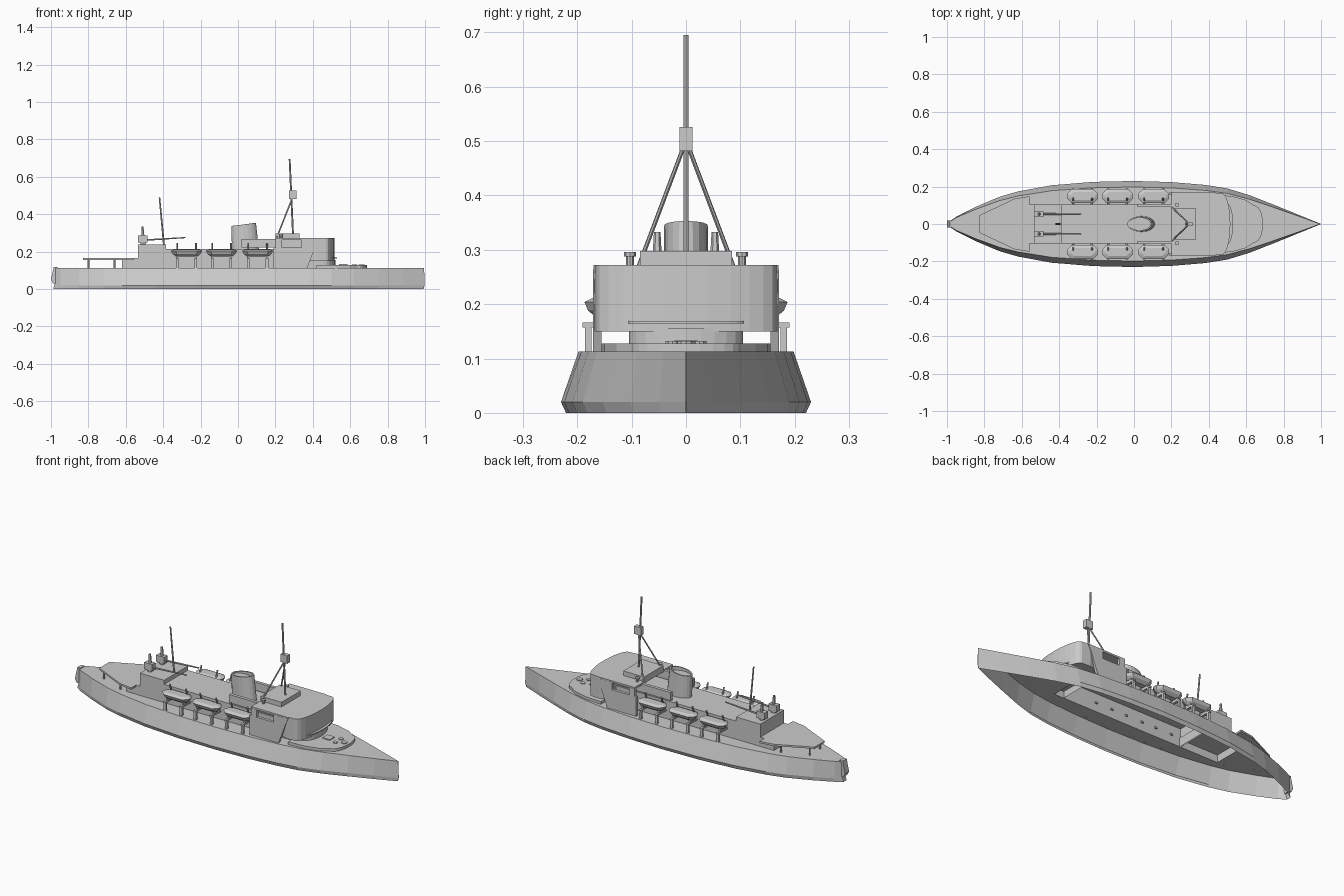
import bpy, bmesh, math
from mathutils import Vector

if "Cube" in bpy.data.objects:
    bpy.data.objects.remove(bpy.data.objects["Cube"])

grey = bpy.data.materials.new("ship_grey")
grey.diffuse_color = (0.6, 0.6, 0.6, 1)
grey.use_nodes = True
grey.node_tree.nodes["Principled BSDF"].inputs["Base Color"].default_value = grey.diffuse_color


def finish(name, bm, normals=True):
    if normals:
        bmesh.ops.recalc_face_normals(bm, faces=bm.faces)
    me = bpy.data.meshes.new(name)
    bm.to_mesh(me)
    bm.free()
    me.materials.append(grey)
    ob = bpy.data.objects.new(name, me)
    bpy.context.collection.objects.link(ob)
    return ob


def loft(name, rings, bottom=True, top=True):
    bm = bmesh.new()
    vs = [[bm.verts.new(p) for p in r] for r in rings]
    n = len(vs[0])
    for a, b in zip(vs, vs[1:]):
        for i in range(n):
            bm.faces.new((a[i], a[(i + 1) % n], b[(i + 1) % n], b[i]))
    if bottom:
        bm.faces.new(vs[0][::-1])
    if top:
        bm.faces.new(vs[-1])
    return finish(name, bm)


def prism(name, outline, z0, z1, **kw):
    return loft(name, [[(x, y, z) for x, y in outline] for z in (z0, z1)], **kw)


def box(name, x0, x1, y0, y1, z0, z1, **kw):
    return prism(name, [(x0, y0), (x1, y0), (x1, y1), (x0, y1)], z0, z1, **kw)


def side_plate(name, prof, y0, y1):
    return loft(name, [[(x, y, z) for x, z in prof] for y in (y0, y1)])


def rod(name, a, b, r, sides=6, r2=None):
    a, b = Vector(a), Vector(b)
    q = (b - a).to_track_quat('Z', 'Y')
    ring = lambda c, k: [c + q @ Vector((k * math.cos(t), k * math.sin(t), 0))
                         for t in [2 * math.pi * i / sides for i in range(sides)]]
    return loft(name, [ring(a, r), ring(b, r2 or r)])


def sym(half):
    """Half outline (stern to bow, +y) mirrored to a closed outline."""
    return [(x, -y) for x, y in half] + [(x, y) for x, y in reversed(half) if y > 0.0001]


def bow_arc(x0, x1, w, n=6):
    """Curved front from full width w at x0 to the centre at x1."""
    return [(x0 + (x1 - x0) * math.sin(i * math.pi / 2 / n), w * math.cos(i * math.pi / 2 / n))
            for i in range(n + 1)]


# hull: open shell, widest just above the base
stations = [(-.985, .014), (-.95, .04), (-.85, .09), (-.72, .145), (-.62, .174), (-.44, .207),
            (-.22, .225), (0, .23), (.2, .224), (.38, .209), (.5, .19), (.62, .153),
            (.75, .102), (.88, .049), (.995, .001)]


def hull_ring(z, k, dx):
    return [(x + (dx if abs(x) > .97 else 0), y * k, z) for x, y in sym(stations)]


loft("hull", [hull_ring(0, .96, -.003), hull_ring(.02, 1, .003), hull_ring(.113, .86, 0)],
     bottom=False, top=False)

# main deck with an opening under the deckhouse
bm = bmesh.new()
for (xa, wa), (xb, wb) in zip(stations, stations[1:]):
    inner = .105 if xa >= -.63 and xb <= .51 else 0
    for s in (1, -1):
        pts = [(xa, s * inner, .113), (xb, s * inner, .113), (xb, s * wb * .86, .113), (xa, s * wa * .86, .113)]
        bm.faces.new([bm.verts.new(p) for p in (pts if s > 0 else pts[::-1])])
finish("main_deck", bm, False)

# rudder at the stern
side_plate("rudder", [(-.975, .03), (-.99, .03), (-1, .05), (-.985, .118), (-.965, .118)], -.018, .018)

# deckhouse, open below: low aft part, tall middle part, low rounded front
W = .105
box("aft_deckhouse", -.62, -.38, -W, W, .113, .163, bottom=False, top=False)
box("mid_deckhouse", -.385, .36, -W, W, .113, .215, bottom=False)
prism("fore_deckhouse", sym([(.36, W), (.44, W)] + bow_arc(.46, .52, W)),
      .113, .155, bottom=False, top=False)
prism("aft_deck", sym([(-.83, .045), (-.76, .078), (-.64, .135), (-.56, .148), (-.56, W), (-.385, W)]),
      .155, .165)
for s in (1, -1):
    rod("awning_post", (-.8, s * .045, .11), (-.8, s * .045, .157), .005)
    rod("awning_post", (-.66, s * .1, .11), (-.66, s * .1, .157), .005)

# bridge with curved front
prism("bridge", sym([(.36, .15), (.42, .168)] + bow_arc(.47, .515, .165)), .15, .272)
prism("front_ledge", sym([(.45, .108)] + bow_arc(.5, .53, .108)), .164, .169)
box("bridge_aft_roof", .2, .43, -.17, .17, .262, .272)

for s in (1, -1):
    # side plating with an opening and a sloped leading edge
    a, b = s * .155, s * .171
    side_plate("side_plating", [(.19, .113), (.37, .113), (.385, .15), (.412, .222), (.19, .222)], a, b)
    side_plate("side_plating_front", [(.34, .22), (.411, .22), (.43, .265), (.34, .265)], a, b)
    box("plating_post", .2, .235, *sorted((a, b)), .22, .265)
    # bridge wings and lamps
    box("bridge_wing", .02, .35, *sorted((s * .09, s * .108)), .222, .268)
    rod("lamp_stem", (.23, s * .103, .265), (.23, s * .103, .29), .007, 8)
    rod("lamp_cap", (.23, s * .103, .288), (.23, s * .103, .296), .011, 8)

# main mast tripod
box("mast_platform", .2, .33, -.085, .085, .272, .298)
rod("main_mast", (.295, 0, .27), (.276, 0, .695), .005, 8)
box("mast_top", .272, .314, -.012, .012, .482, .526)
for s in (1, -1):
    rod("mast_leg", (.205, s * .087, .27), (.29, s * .006, .485), .004)


# funnel: oval with slanted top and shallow mouth
def oval(cx, rx, ry, z, slope=0):
    ts = [2 * math.pi * i / 20 for i in range(20)]
    return [(cx + rx * math.cos(t), ry * math.sin(t), z + slope * math.cos(t)) for t in ts]


loft("funnel", [oval(.04, .072, .042, .21), oval(.03, .066, .04, .345, .008),
                oval(.03, .058, .033, .345, .008), oval(.03, .058, .033, .33)], bottom=False)

# lifeboats with davits on both sides
for s in (1, -1):
    for cx in (-.275, -.088, .105):
        def boat(l, tip, w, z):
            return [(cx + x, s * .149 + y, z) for x, y in
                    [(-l, -tip), (-l * .7, -w), (l * .7, -w), (l, -tip),
                     (l, tip), (l * .7, w), (-l * .7, w), (-l, tip)]]
        loft("lifeboat", [boat(.058, .004, .014, .174), boat(.075, .008, .031, .188),
                          boat(.083, .012, .038, .204), boat(.066, .006, .022, .212)])
        for dx in (-.05, .05):
            x = cx + dx
            box("davit_arm", x - .007, x + .007, *sorted((s * .098, s * .19)), .157, .166)
            box("davit_leg", x - .007, x + .007, *sorted((s * .174, s * .186)), .112, .16)
            rod("davit_post", (x, s * .112, .16), (x, s * .14, .245), .005)
            box("boat_chock", x - .005, x + .005, *sorted((s * .13, s * .168)), .163, .18)

# aft gun house with twin guns and mast
box("gun_house", -.535, -.385, -W, W, .16, .238)
for s in (1, -1):
    y = s * .053
    rod("gun_pedestal", (-.508, y, .236), (-.508, y, .255), .014, 8)
    box("gun_breech", -.535, -.485, y - .015, y + .015, .248, .285)
    rod("gun_sight", (-.508, y, .28), (-.51, y, .333), .009, 6, .006)
    rod("gun_barrel", (-.49, y, .262), (-.28, y, .275), .005, 6, .0035)
rod("aft_mast", (-.396, 0, .235), (-.42, 0, .49), .005, 8, .004)

# forecastle platform and fittings
prism("fore_platform", sym([(.42, .155), (.52, .15), (.6, .128)] + bow_arc(.64, .69, .1)), .112, .128)
box("deck_hatch", .54, .585, -.022, .022, .126, .133)
rod("windlass", (.66, 0, .126), (.66, 0, .132), .016, 10)
for s in (1, -1):
    rod("bollard", (.622, s * .025, .126), (.622, s * .025, .132), .013, 10)
